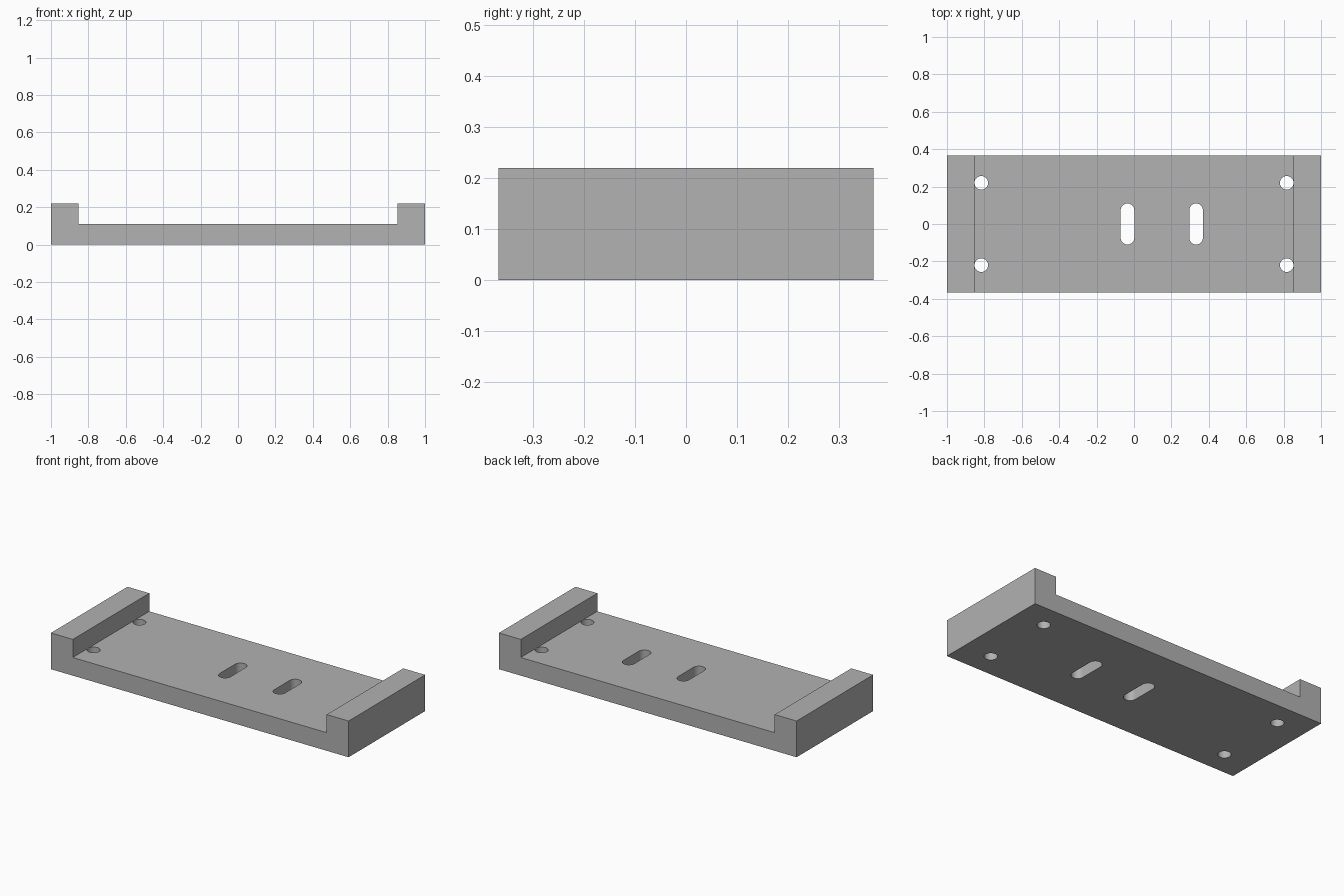
import bpy, bmesh, math

if "Cube" in bpy.data.objects:
    bpy.data.objects.remove(bpy.data.objects["Cube"], do_unlink=True)

HALF_DEPTH, HEIGHT, FLOOR, WALL = 0.367, 0.22, 0.11, 0.853
RADIUS = 0.0365

grey = bpy.data.materials.new("plain grey")
grey.use_nodes = True
colour = (0.445, 0.445, 0.445, 1)
grey.diffuse_color = colour
grey.node_tree.nodes["Principled BSDF"].inputs["Base Color"].default_value = colour


def extrude(name, points, direction):
    """Solid made by sweeping a closed outline along a direction."""
    bm = bmesh.new()
    face = bm.faces.new([bm.verts.new(p) for p in points])
    swept = bmesh.ops.extrude_face_region(bm, geom=[face], use_keep_orig=True)["geom"]
    moved = [g for g in swept if isinstance(g, bmesh.types.BMVert)]
    bmesh.ops.translate(bm, verts=moved, vec=direction)
    bmesh.ops.recalc_face_normals(bm, faces=bm.faces)
    mesh = bpy.data.meshes.new(name)
    bm.to_mesh(mesh)
    bm.free()
    mesh.materials.append(grey)
    obj = bpy.data.objects.new(name, mesh)
    bpy.context.collection.objects.link(obj)
    return obj


def slot_cutter(name, x, y, half_straight=0.0, steps=16):
    """Round hole, or a slot along y when half_straight is above zero."""
    points = []
    for side in (1, -1):
        start = 0 if side == 1 else math.pi
        last = steps + 1 if half_straight else steps
        for i in range(last):
            a = start + math.pi * i / steps
            points.append((x + RADIUS * math.cos(a),
                           y + side * half_straight + RADIUS * math.sin(a), -0.1))
    return extrude(name, points, (0, 0, 0.5))


# Channel-shaped plate with a raised wall at each end
right_half = [(1, 0), (1, HEIGHT), (WALL, HEIGHT), (WALL, FLOOR)]
outline = right_half + [(-x, z) for x, z in reversed(right_half)]
plate = extrude("mounting_plate", [(x, -HALF_DEPTH, z) for x, z in outline],
                (0, 2 * HALF_DEPTH, 0))

# Four corner screw holes and two adjustment slots
cutters = [slot_cutter("screw_hole_cutter", sx * 0.8165, sy * 0.22)
           for sx in (-1, 1) for sy in (-1, 1)]
cutters += [slot_cutter("slot_cutter", x, 0, 0.0735) for x in (-0.035, 0.332)]

bpy.context.view_layer.objects.active = plate
plate.select_set(True)
for cutter in cutters:
    cut = plate.modifiers.new("hole", "BOOLEAN")
    cut.operation, cut.solver, cut.object = "DIFFERENCE", "EXACT", cutter
    bpy.ops.object.modifier_apply(modifier=cut.name)
    bpy.data.objects.remove(cutter, do_unlink=True)

bpy.ops.object.shade_smooth_by_angle(angle=math.radians(30))
